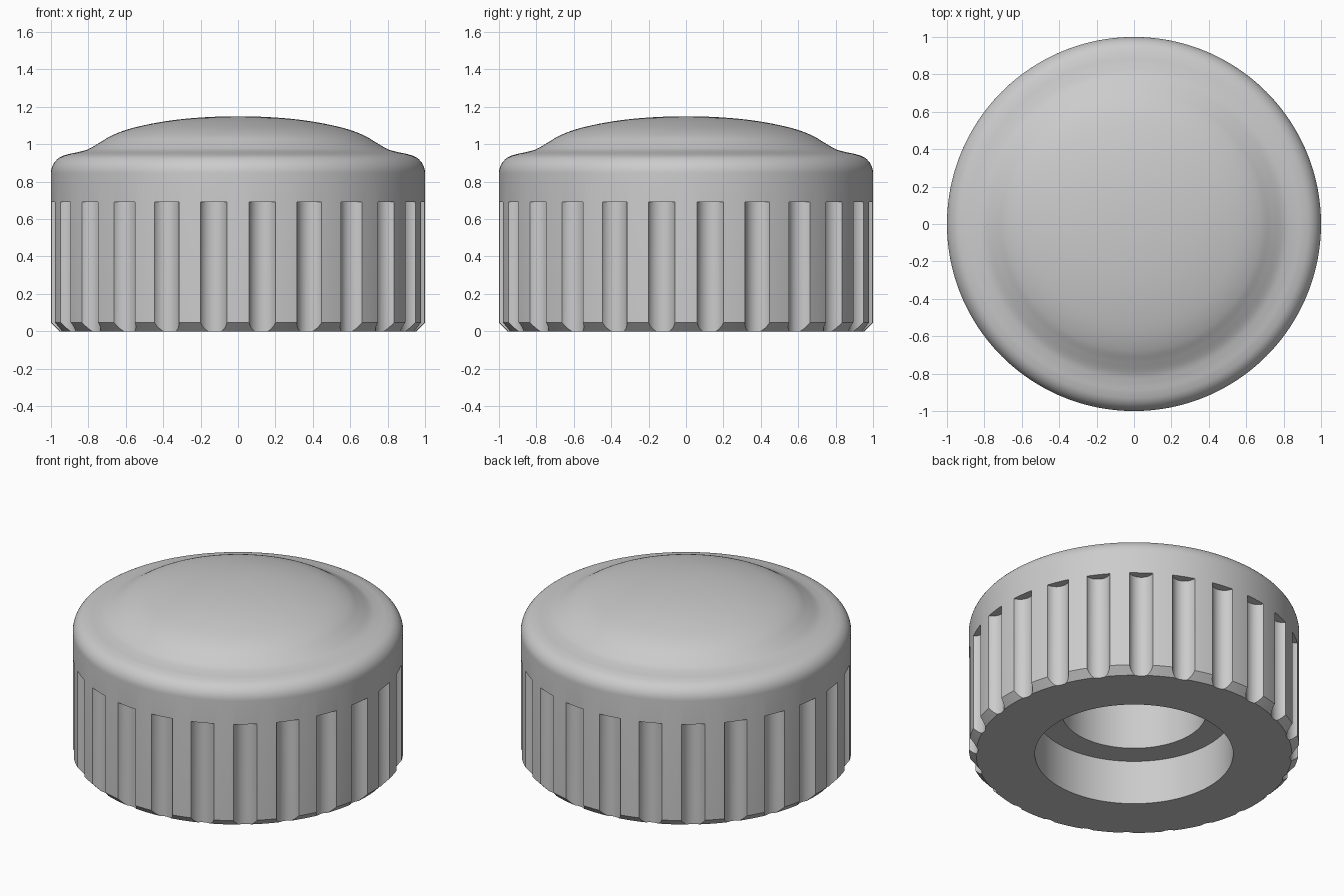
import bpy, bmesh, math
from mathutils import Matrix, Vector

cube = bpy.data.objects.get("Cube")
if cube:
    bpy.data.objects.remove(cube, do_unlink=True)

GROOVES = 24
GROOVE_TOP = 0.69
GROOVE_FLOOR = 0.945
GROOVE_RADIUS = 0.0746

grey = bpy.data.materials.new("plain grey")
grey.use_nodes = True
colour = (0.6, 0.6, 0.6, 1)
grey.diffuse_color = colour
grey.node_tree.nodes["Principled BSDF"].inputs["Base Color"].default_value = colour


def smooth_path(points, steps=6):
    """Catmull-Rom curve through (radius, height) points."""
    pts = [Vector(p) for p in points]
    pts = [2 * pts[0] - pts[1]] + pts + [2 * pts[-1] - pts[-2]]
    out = []
    for a, b, c, d in zip(pts, pts[1:], pts[2:], pts[3:]):
        for i in range(steps):
            t = i / steps
            out.append(0.5 * (2 * b + (c - a) * t + (2 * a - 5 * b + 4 * c - d) * t ** 2
                              + (3 * b - a - 3 * c + d) * t ** 3))
    return out + [pts[-2]]


def lathe(name, profile, segments):
    bm = bmesh.new()
    verts = [bm.verts.new((r, 0, z)) for r, z in profile]
    edges = [bm.edges.new(pair) for pair in zip(verts, verts[1:])]
    bmesh.ops.spin(bm, geom=verts + edges, axis=(0, 0, 1), cent=(0, 0, 0),
                   angle=math.tau, steps=segments)
    bmesh.ops.remove_doubles(bm, verts=bm.verts, dist=1e-5)
    bmesh.ops.recalc_face_normals(bm, faces=bm.faces)
    return to_object(name, bm)


def to_object(name, bm):
    mesh = bpy.data.meshes.new(name)
    bm.to_mesh(mesh)
    bm.free()
    mesh.materials.append(grey)
    obj = bpy.data.objects.new(name, mesh)
    bpy.context.collection.objects.link(obj)
    return obj


# Cap body: stepped bore, chamfered foot, rounded shoulder, shallow dome
bore = [(0, 0.75), (0.44, 0.75), (0.44, 0.295), (0.6, 0.295), (0.6, 0)]
foot = [(0.955, 0), (1, 0.047)]
shoulder = [(0.9 + 0.1 * math.cos(a), 0.845 + 0.1 * math.sin(a))
            for a in (math.radians(d) for d in range(0, 80, 8))]
top = smooth_path([(0.9, 0.949), (0.85, 0.959), (0.8, 0.974), (0.74, 1.008),
                   (0.68, 1.044), (0.6, 1.076), (0.5, 1.102), (0.38, 1.124),
                   (0.25, 1.139), (0.12, 1.147), (0, 1.149)])
body = lathe("cap_body", bore + foot + shoulder + top, 192)

# Grip grooves: a ring of upright cylinders cut from the side wall
bm = bmesh.new()
for k in range(GROOVES):
    angle = (k + 0.5) * math.tau / GROOVES
    place = (Matrix.Rotation(angle, 4, "Z")
             @ Matrix.Translation((GROOVE_FLOOR + GROOVE_RADIUS, 0, GROOVE_TOP - 0.5)))
    bmesh.ops.create_cone(bm, cap_ends=True, segments=48, radius1=GROOVE_RADIUS,
                          radius2=GROOVE_RADIUS, depth=1, matrix=place)
cutter = to_object("groove_cutter", bm)

cut = body.modifiers.new("grip_grooves", "BOOLEAN")
cut.operation = "DIFFERENCE"
cut.solver = "EXACT"
cut.object = cutter
bpy.ops.object.select_all(action="DESELECT")
body.select_set(True)
bpy.context.view_layer.objects.active = body
bpy.ops.object.modifier_apply(modifier=cut.name)
bpy.data.objects.remove(cutter, do_unlink=True)
bpy.ops.object.shade_smooth_by_angle(angle=math.radians(30))
